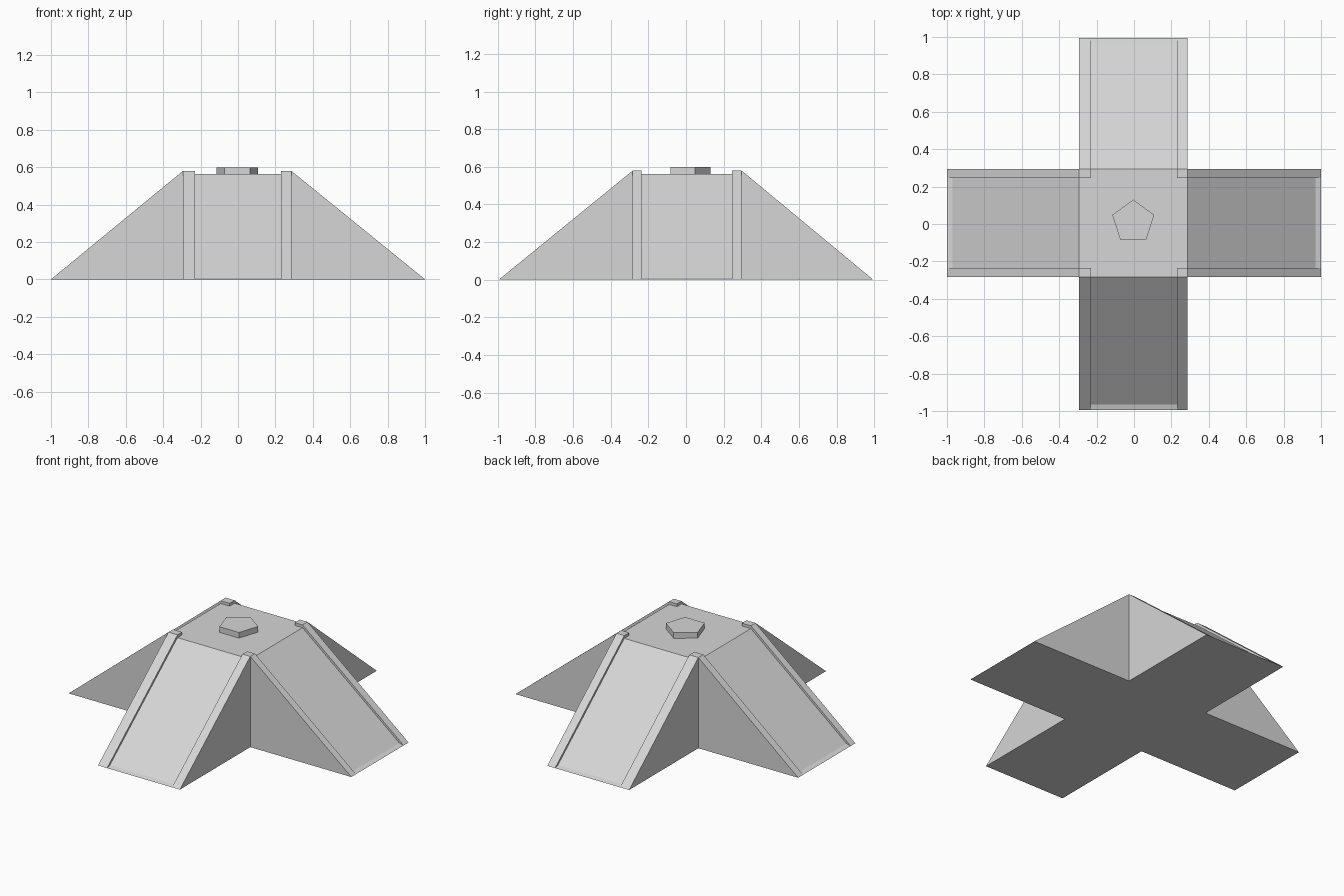
import bpy, bmesh, math
from mathutils import Vector

cube = bpy.data.objects.get("Cube")
if cube:
    bpy.data.objects.remove(cube, do_unlink=True)

grey = bpy.data.materials.new("light_grey")
grey.use_nodes = True
colour = (0.67, 0.67, 0.67, 1)
grey.diffuse_color = colour
grey.node_tree.nodes["Principled BSDF"].inputs["Base Color"].default_value = colour

# Outer and inner edges of the central block, as (low, high) per axis
OUTER = ((-0.294, 0.285), (-0.283, 0.295))
INNER = ((-0.23, 0.23), (-0.236, 0.245))
TIP = (1.0, 0.995)
RIM, DECK = 0.58, 0.562


def prism(name, points, shift):
    """Extrude a planar outline by a vector into a closed solid."""
    bm = bmesh.new()
    face = bm.faces.new([bm.verts.new(p) for p in points])
    grown = bmesh.ops.extrude_face_region(bm, geom=[face], use_keep_orig=True)
    bmesh.ops.translate(bm, vec=Vector(shift),
                        verts=[v for v in grown["geom"] if isinstance(v, bmesh.types.BMVert)])
    bmesh.ops.recalc_face_normals(bm, faces=bm.faces)
    mesh = bpy.data.meshes.new(name)
    bm.to_mesh(mesh)
    bm.free()
    mesh.materials.append(grey)
    obj = bpy.data.objects.new(name, mesh)
    bpy.context.collection.objects.link(obj)
    return obj


def block(name, xs, ys, z0, z1):
    outline = [(xs[i], ys[j], z0) for i, j in ((0, 0), (1, 0), (1, 1), (0, 1))]
    return prism(name, outline, (0, 0, z1 - z0))


def arm_part(name, axis, profile, span):
    """Profile of (distance, height) along an axis, spread across the other axis."""
    def place(d, w, z):
        return (d, w, z) if axis == 0 else (w, d, z)
    return prism(name, [place(d, span[0], z) for d, z in profile],
                 place(0, span[1] - span[0], 0))


# Central block with its deck
block("deck", OUTER[0], OUTER[1], 0, DECK)

# Raised corner pads
for i, side in enumerate(("right", "left")):
    for j, end in enumerate(("front", "back")):
        block(f"corner_pad_{end}_{side}",
              sorted((INNER[0][i], OUTER[0][i])),
              sorted((INNER[1][j], OUTER[1][j])), DECK, RIM)

# Four arms: sunken ramp with a low toe, between two rails
names = (("right", "left"), ("front", "back"))
for axis in (0, 1):
    across = 1 - axis
    for k, sign in enumerate((-1, 1)):
        edge, tip = OUTER[axis][k], sign * TIP[axis]
        toe = tip - sign * 0.03
        arm_part(f"ramp_{names[axis][k]}", axis,
                 [(edge, 0), (tip, 0), (toe, 0.008), (edge, DECK)], INNER[across])
        for m in (0, 1):
            span = sorted((INNER[across][m], OUTER[across][m]))
            arm_part(f"rail_{names[axis][k]}_{names[across][m]}", axis,
                     [(edge, 0), (tip, 0), (edge, RIM)], span)

# Five-sided cap on the deck
angles = [math.radians(90 + 72 * i) for i in range(5)]
prism("cap", [(-0.004 + 0.118 * math.cos(a), 0.012 + 0.118 * math.sin(a), DECK)
              for a in angles], (0, 0, 0.036))
